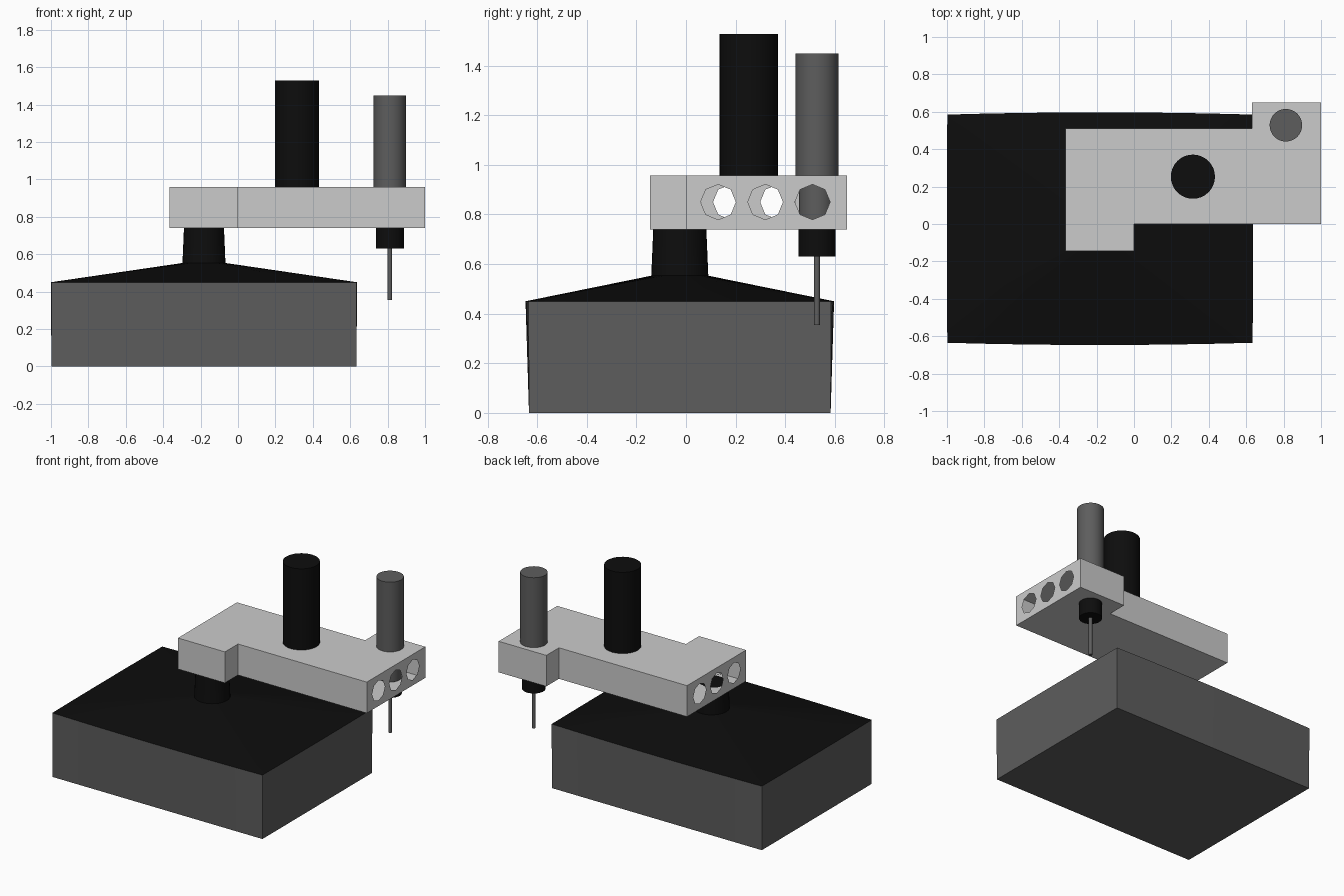
import bpy, bmesh, math

if "Cube" in bpy.data.objects:
    bpy.data.objects.remove(bpy.data.objects["Cube"])


def material(name, v):
    m = bpy.data.materials.new(name)
    m.diffuse_color = (v, v, v, 1)
    m.use_nodes = True
    m.node_tree.nodes["Principled BSDF"].inputs["Base Color"].default_value = m.diffuse_color
    return m


LIGHT = material("light grey", 0.6)
GREY = material("dark grey", 0.11)
BLACK = material("black", 0.004)


def finish(name, bm, mat, smooth=False):
    bmesh.ops.remove_doubles(bm, verts=bm.verts[:], dist=1e-5)
    bmesh.ops.recalc_face_normals(bm, faces=bm.faces[:])
    me = bpy.data.meshes.new(name)
    bm.to_mesh(me)
    bm.free()
    me.materials.append(mat)
    ob = bpy.data.objects.new(name, me)
    bpy.context.collection.objects.link(ob)
    if smooth:
        bpy.ops.object.select_all(action='DESELECT')
        bpy.context.view_layer.objects.active = ob
        ob.select_set(True)
        bpy.ops.object.shade_smooth_by_angle(angle=math.radians(30))
    return ob


def loft(name, rings, mat, caps=(True, True), smooth=False):
    bm = bmesh.new()
    vs = [[bm.verts.new(p) for p in r] for r in rings]
    n = len(vs[0])
    for a, b in zip(vs, vs[1:]):
        for i in range(n):
            j = (i + 1) % n
            bm.faces.new((a[i], a[j], b[j], b[i]))
    if caps[0]:
        bm.faces.new(vs[0][::-1])
    if caps[1]:
        bm.faces.new(vs[-1])
    return finish(name, bm, mat, smooth)


def circle(x, y, r, z, n=32):
    # starts at the front-left diagonal so it lines up with rect()
    return [(x + r * math.cos(2 * math.pi * i / n - 0.75 * math.pi),
             y + r * math.sin(2 * math.pi * i / n - 0.75 * math.pi), z) for i in range(n)]


def rect(x, y, hx, hy, z, bx=0, by=0, k=8):
    # rectangle with k points per side, sides bulging by bx / by
    pts = []
    for side in range(4):
        for i in range(k):
            t = 2 * i / k - 1
            b = 1 - t * t
            pts.append([(x + hx * t, y - hy - by * b, z), (x + hx + bx * b, y + hy * t, z),
                        (x - hx * t, y + hy + by * b, z), (x - hx - bx * b, y - hy * t, z)][side])
    return pts


def cylinder(name, x, y, r, z0, z1, mat):
    return loft(name, [circle(x, y, r, z0), circle(x, y, r, z1)], mat, smooth=True)


# base block, sloping cover and neck
CX, CY = -0.182, -0.025
rim = rect(CX, CY, 0.816, 0.61, 0.45, 0.003, 0.012)
loft("base_block", [rect(CX, CY, 0.815, 0.608, 0), rim], GREY, caps=(True, False))
loft("base_cover_and_neck", [rim, circle(CX, CY, 0.115, 0.553), circle(CX, CY, 0.107, 0.74)],
     BLACK, caps=(False, True), smooth=True)

# hollow arm, with three round openings in each end wall
Z0, Z1 = 0.74, 0.958
outline = [(-0.365, -0.145), (0, -0.145), (0, 0), (1, 0),
           (1, 0.65), (0.63, 0.65), (0.63, 0.51), (-0.365, 0.51)]
bm = bmesh.new()
low = [bm.verts.new((x, y, Z0)) for x, y in outline]
top = [bm.verts.new((x, y, Z1)) for x, y in outline]
bm.faces.new(low[::-1])
bm.faces.new(top)
openings = {3: (0.13, 0.32, 0.51), 7: (-0.01, 0.18, 0.37)}
for i, (x, y) in enumerate(outline):
    j = (i + 1) % len(outline)
    if i not in openings:
        bm.faces.new((low[i], low[j], top[j], top[i]))
        continue
    loops = [[(x, y, Z0), (x, outline[j][1], Z0), (x, outline[j][1], Z1), (x, y, Z1)]]
    for hy in openings[i]:
        loops.append([(x, hy + 0.071 * math.cos(a * math.pi / 4),
                       0.85 + 0.071 * math.sin(a * math.pi / 4)) for a in range(8)])
    edges = []
    for loop in loops:
        vs = [bm.verts.new(p) for p in loop]
        edges += [bm.edges.new((vs[k - 1], vs[k])) for k in range(len(vs))]
    bmesh.ops.triangle_fill(bm, edges=edges, use_beauty=True, normal=(1 if i == 3 else -1, 0, 0))
finish("arm", bm, LIGHT)

# motor, spindle, collar and drill bit
SX, SY = 0.812, 0.528
cylinder("motor", 0.315, 0.253, 0.118, Z1, 1.528, BLACK)
cylinder("spindle_body", SX, SY, 0.087, Z1, 1.448, GREY)
cylinder("spindle_shaft", SX, SY, 0.073, Z0, Z1, GREY)
cylinder("collar", SX, SY, 0.075, 0.63, Z0, BLACK)
cylinder("drill_bit", SX, SY, 0.012, 0.355, 0.63, GREY)
